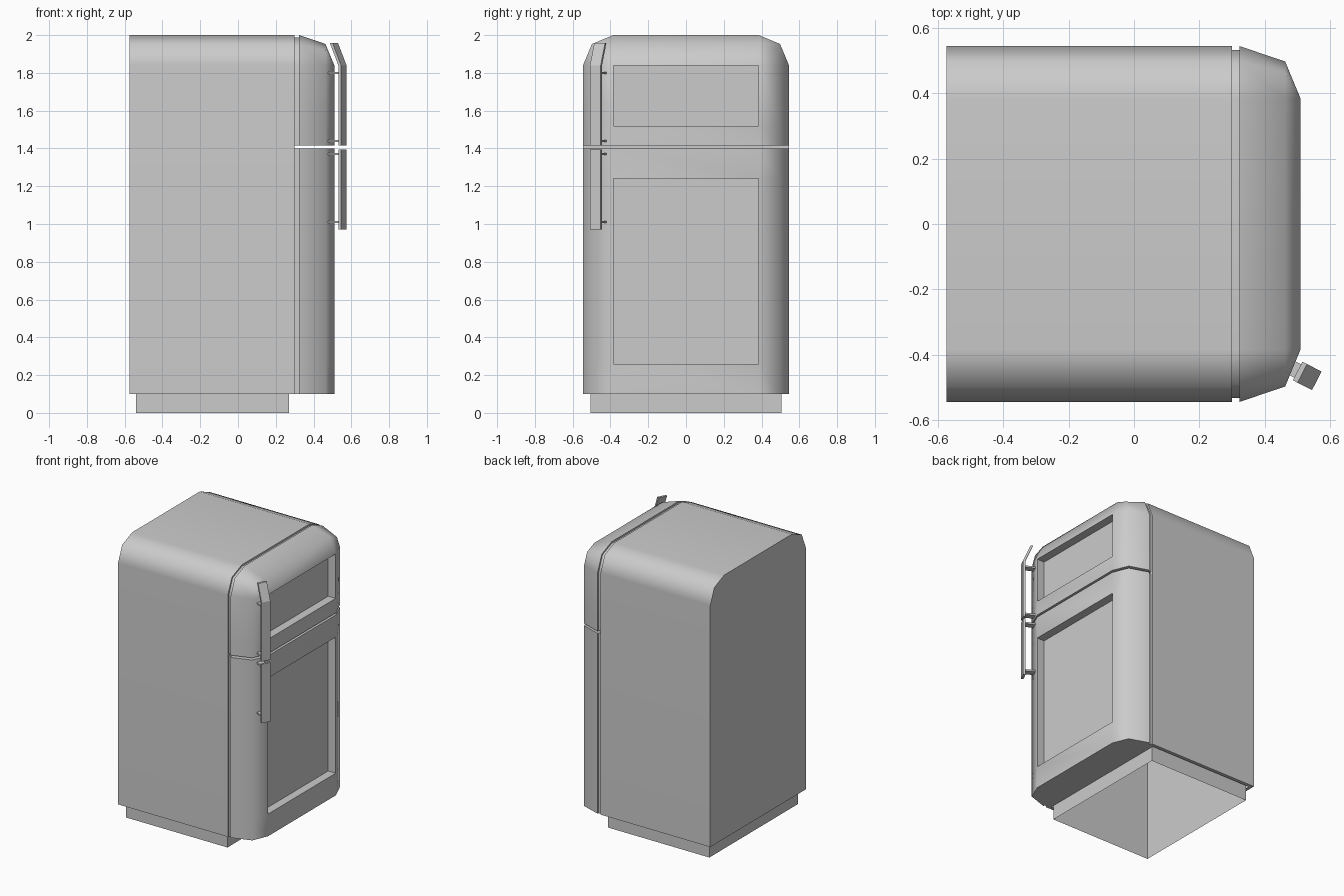
import bpy, bmesh, math
from mathutils import Vector

cube = bpy.data.objects.get("Cube")
if cube:
    bpy.data.objects.remove(cube, do_unlink=True)

GREY = (0.6, 0.6, 0.6, 1)
grey = bpy.data.materials.new("plain grey")
grey.use_nodes = True
grey.diffuse_color = GREY
grey.node_tree.nodes["Principled BSDF"].inputs["Base Color"].default_value = GREY

FLAT, SHOULDER = 0.385, 1.84      # half width and height where the rounding starts
R, R_MID = 0.16, 0.113            # rounding offset at the rim and halfway
BOTTOM, GAP_LOW, GAP_HIGH = 0.10, 1.40, 1.415


def finish(name, bm, smooth=True):
    """Turn a bmesh into a named, shaded object."""
    bmesh.ops.recalc_face_normals(bm, faces=bm.faces)
    mesh = bpy.data.meshes.new(name)
    bm.to_mesh(mesh)
    bm.free()
    mesh.materials.append(grey)
    ob = bpy.data.objects.new(name, mesh)
    bpy.context.collection.objects.link(ob)
    if smooth:
        bpy.ops.object.select_all(action='DESELECT')
        ob.select_set(True)
        bpy.context.view_layer.objects.active = ob
        bpy.ops.object.shade_smooth_by_angle(angle=math.radians(60))
        ob.modifiers.new("even shading", 'WEIGHTED_NORMAL').keep_sharp = True
    return ob


def section(r, z0, z1=None):
    """Closed outline in y and z: arched on top, or square when z1 is given."""
    side = FLAT + r
    if z1 is not None:
        return [(side, z0), (side, z1), (-side, z1), (-side, z0)]
    arc = [(FLAT + r * math.cos(a), SHOULDER + r * math.sin(a))
           for a in (0, math.pi / 4, math.pi / 2)]
    half = [(side, z0)] + arc
    return half + [(-y, z) for y, z in reversed(half)]


def loft(stations):
    """Join outlines placed along x and cap both ends."""
    bm = bmesh.new()
    rings = [[bm.verts.new((x, y, z)) for y, z in outline] for x, outline in stations]
    n = len(rings[0])
    for a, b in zip(rings, rings[1:]):
        for i in range(n):
            j = (i + 1) % n
            bm.faces.new((a[i], a[j], b[j], b[i]))
    bm.faces.new(rings[0])
    bm.faces.new(rings[-1])
    bmesh.ops.remove_doubles(bm, verts=bm.verts, dist=0.001)
    bmesh.ops.recalc_face_normals(bm, faces=bm.faces)
    return bm


# Cabinet, open underneath where the plinth enters
bm = loft([(-0.575, section(R, BOTTOM)), (0.30, section(R, BOTTOM))])
under = [f for f in bm.faces if f.normal.z < -0.9]
bmesh.ops.inset_individual(bm, faces=under, thickness=0.035)
bmesh.ops.delete(bm, geom=under, context='FACES')
finish("cabinet", bm)

# Plinth, a deep box without a floor
bm = bmesh.new()
bmesh.ops.create_cube(bm, size=1)
for v in bm.verts:
    v.co = (-0.135 + v.co.x * 0.81, v.co.y * 1.01, (v.co.z + 0.5) * 1.8)
floor = [f for f in bm.faces if f.calc_center_median().z < 0.01]
bmesh.ops.delete(bm, geom=floor, context='FACES_ONLY')
finish("plinth", bm, smooth=False)


# Doors with recessed panels, and the seals behind them
def door(name, z0, z1, low, high):
    bm = loft([(0.323, section(R, z0, z1)), (0.463, section(R_MID, z0, z1)),
               (0.51, section(0, z0, z1))])
    for z in (low, high):
        bmesh.ops.bisect_plane(bm, geom=bm.verts[:] + bm.edges[:] + bm.faces[:], dist=0.0005,
                               plane_co=(0, 0, z), plane_no=(0, 0, 1))
    bm.normal_update()
    panel = [f for f in bm.faces
             if f.normal.x > 0.99 and low < f.calc_center_median().z < high]
    bmesh.ops.inset_individual(bm, faces=panel, thickness=0, depth=-0.06)
    finish(name + "_door", bm)
    seal = section(R - 0.012, z0, z1)
    finish(name + "_seal", loft([(0.295, seal), (0.328, seal)]))


door("lower", BOTTOM, GAP_LOW, 0.26, 1.24)
door("freezer", GAP_HIGH, None, 1.52, SHOULDER)

# Handles stand off the rounded door edge, turned outward
OUT = Vector((0.89, -0.455, 0)).normalized()
SIDE = Vector((-OUT.y, OUT.x, 0))
ANCHOR = Vector((0.487, -0.443, 0))


def bar(name, path, width):
    """Flat strip: path holds (inner, outer, z) distances from the door."""
    bm = bmesh.new()
    rings = []
    for inner, outer, z in path:
        rings.append([bm.verts.new(ANCHOR + OUT * d + SIDE * s * width / 2 + Vector((0, 0, z)))
                      for d, s in ((inner, -1), (outer, -1), (outer, 1), (inner, 1))])
    for a, b in zip(rings, rings[1:]):
        for i in range(4):
            j = (i + 1) % 4
            bm.faces.new((a[i], a[j], b[j], b[i]))
    bm.faces.new(rings[0])
    bm.faces.new(rings[-1])
    finish(name, bm, smooth=False)


IN, EDGE = 0.066, 0.082
bar("lower_handle", [(IN, EDGE, 0.97), (IN, EDGE, GAP_LOW - 0.005)], 0.064)
bar("freezer_handle", [(IN, EDGE, GAP_HIGH), (IN, EDGE, SHOULDER),
                       (IN - 0.05, EDGE - 0.05, 1.957)], 0.064)
for name, z in (("lower_handle_post_bottom", 1.01), ("lower_handle_post_top", 1.37),
                ("freezer_handle_post_bottom", 1.44), ("freezer_handle_post_top", 1.80)):
    bar(name, [(-0.01, IN + 0.002, z - 0.006), (-0.01, IN + 0.002, z + 0.006)], 0.046)
